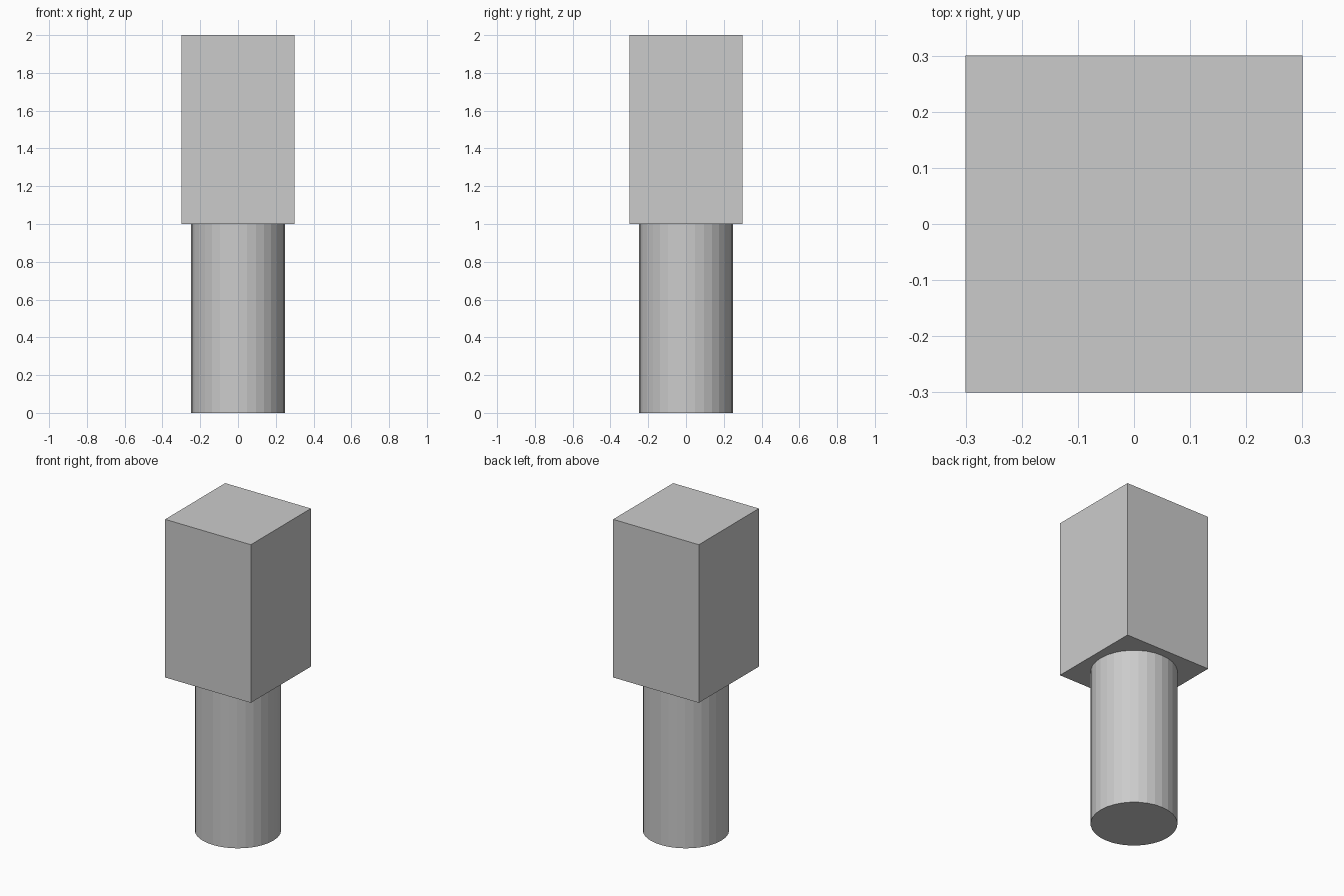
import bpy

if "Cube" in bpy.data.objects:
    bpy.data.objects.remove(bpy.data.objects["Cube"])

# Round lower shaft, faceted with 32 sides
bpy.ops.mesh.primitive_cylinder_add(vertices=32, radius=0.248, depth=1.0, location=(0, 0, 0.5))
bpy.context.object.name = "round_shaft"

# Square upper block
bpy.ops.mesh.primitive_cube_add(size=1, location=(0, 0, 1.5))
block = bpy.context.object
block.name = "square_block"
block.scale = (0.6, 0.6, 1.0)
bpy.ops.object.transform_apply(location=False, rotation=False, scale=True)
